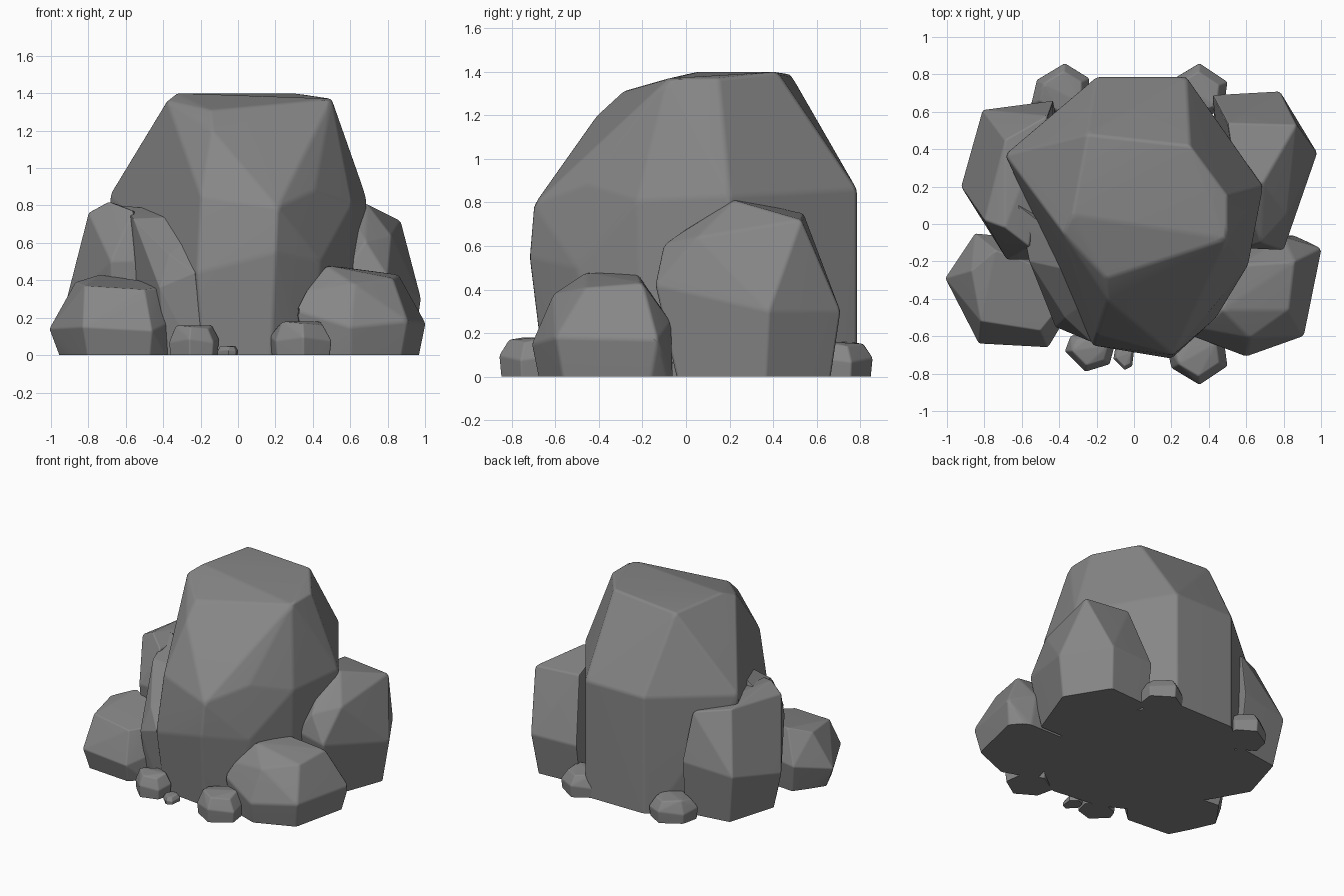
import bpy, bmesh, math
from mathutils import Vector

grey = bpy.data.materials.new("stone_grey")
grey.diffuse_color = (0.24, 0.24, 0.24, 1)


def rock(name, points, bevel=0.014):
    """Faceted stone: hull of corner points, softened edges, cut flat at the ground."""
    bm = bmesh.new()
    for x, y, z in points:
        bm.verts.new((x, y, z if z > 0 else -0.1))
        if z == 0:
            bm.verts.new((x, y, 0))
    bmesh.ops.convex_hull(bm, input=bm.verts[:])
    bmesh.ops.delete(bm, geom=[v for v in bm.verts if not v.link_faces], context='VERTS')
    bmesh.ops.dissolve_limit(bm, angle_limit=math.radians(4), verts=bm.verts[:], edges=bm.edges[:])
    edges = [e for e in bm.edges if e.is_manifold and e.calc_face_angle() > math.radians(6)]
    bmesh.ops.bevel(bm, geom=edges, offset=bevel, segments=2, profile=0.5,
                    affect='EDGES', clamp_overlap=True)
    cut = bmesh.ops.bisect_plane(bm, geom=bm.verts[:] + bm.edges[:] + bm.faces[:],
                                 plane_co=(0, 0, 0), plane_no=(0, 0, -1), clear_outer=True)
    rim = [e for e in cut['geom_cut'] if isinstance(e, bmesh.types.BMEdge)]
    bmesh.ops.holes_fill(bm, edges=rim, sides=0)
    bmesh.ops.recalc_face_normals(bm, faces=bm.faces[:])
    me = bpy.data.meshes.new(name)
    bm.to_mesh(me)
    bm.free()
    me.materials.append(grey)
    me.shade_smooth()
    me.set_sharp_from_angle(angle=math.radians(35))
    ob = bpy.data.objects.new(name, me)
    bpy.context.collection.objects.link(ob)
    ob.modifiers.new("even_shading", 'WEIGHTED_NORMAL').keep_sharp = True
    return ob


def pebble(name, outline, h, inset=0.72):
    """Small stone: outline at mid height, narrower top and base."""
    c = sum((Vector(p) for p in outline), Vector((0, 0))) / len(outline)
    pts = []
    for i, p in enumerate(outline):
        p = Vector(p)
        top, low = c + (p - c) * inset, c + (p - c) * 0.88
        pts += [(p.x, p.y, h * (0.42 + 0.12 * (i % 2))),
                (top.x, top.y, h * (1 - 0.06 * (i % 3))), (low.x, low.y, 0)]
    return rock(name, pts, min(0.008, h * 0.06))


# Central boulder: top, shoulders, belly, base
rock("main_boulder", [
    (-0.38, -0.05, 1.36), (-0.33, 0.05, 1.40), (-0.25, 0.48, 1.39), (0.30, 0.42, 1.40),
    (0.50, 0.15, 1.37), (0.50, -0.08, 1.37), (-0.15, -0.29, 1.31), (-0.14, -0.41, 1.20),
    (-0.69, 0.37, 0.85), (-0.20, 0.785, 0.86), (0.28, 0.785, 0.86), (0.69, 0.20, 0.83),
    (0.61, -0.22, 0.81), (0.41, -0.46, 0.88), (0.21, -0.70, 0.79), (-0.20, -0.59, 0.85),
    (-0.22, -0.65, 0.44), (0.20, -0.72, 0.55), (0.44, -0.50, 0.50),
    (-0.60, 0.35, 0.0), (-0.20, 0.785, 0.0), (0.28, 0.785, 0.0), (0.60, 0.25, 0.0),
    (0.58, -0.20, 0.0), (0.38, -0.48, 0.0), (0.17, -0.64, 0.0), (-0.18, -0.60, 0.0)], 0.016)

# Lower ledge on the boulder's front left
rock("boulder_ledge", [
    (-0.62, 0.10, 0.80), (-0.56, -0.20, 0.73), (-0.37, -0.50, 0.54), (-0.23, -0.63, 0.44),
    (-0.10, -0.30, 0.75), (-0.42, -0.55, 0.36), (-0.55, 0.15, 0.0), (-0.52, -0.15, 0.0),
    (-0.38, -0.50, 0.0), (-0.18, -0.60, 0.0), (0.0, 0.1, 0.0)])

# Tall side boulders
rock("back_right_boulder", [
    (0.55, 0.22, 0.82), (0.69, 0.22, 0.81), (0.68, -0.10, 0.61), (0.82, 0.05, 0.64),
    (0.87, 0.53, 0.72), (0.50, 0.54, 0.75), (0.98, 0.38, 0.30), (0.78, 0.71, 0.30),
    (0.42, 0.69, 0.30), (0.80, -0.14, 0.42), (0.58, -0.13, 0.46), (0.92, 0.36, 0.0),
    (0.74, 0.65, 0.0), (0.42, 0.63, 0.0), (0.78, -0.02, 0.0), (0.50, -0.02, 0.0)])
rock("back_left_boulder", [
    (-0.80, 0.02, 0.76), (-0.69, -0.02, 0.82), (-0.56, -0.12, 0.77), (-0.69, 0.45, 0.78),
    (-0.46, 0.58, 0.75), (-0.81, 0.61, 0.36), (-0.43, 0.66, 0.40), (-0.925, 0.20, 0.27),
    (-0.68, -0.19, 0.50), (-0.55, -0.19, 0.50), (-0.84, 0.20, 0.0), (-0.74, 0.55, 0.0),
    (-0.42, 0.60, 0.0), (-0.66, -0.12, 0.0), (-0.45, -0.12, 0.0)])

# Low front boulders
rock("front_left_boulder", [
    (-0.87, -0.25, 0.39), (-0.74, -0.14, 0.43), (-0.53, -0.22, 0.40), (-0.41, -0.46, 0.36),
    (-0.50, -0.57, 0.35), (-0.82, -0.52, 0.37), (-0.85, -0.05, 0.20), (-0.64, -0.07, 0.22),
    (-0.34, -0.46, 0.19), (-0.46, -0.66, 0.13), (-0.83, -0.64, 0.15), (-1.01, -0.29, 0.14),
    (-0.92, -0.28, 0.0), (-0.80, -0.10, 0.0), (-0.50, -0.12, 0.0), (-0.33, -0.44, 0.0),
    (-0.48, -0.60, 0.0), (-0.79, -0.57, 0.0)])
rock("front_right_boulder", [
    (0.47, -0.46, 0.48), (0.56, -0.22, 0.47), (0.86, -0.20, 0.43), (0.83, -0.46, 0.41),
    (0.62, -0.61, 0.38), (0.36, -0.56, 0.34), (1.005, -0.13, 0.17), (0.91, -0.60, 0.18),
    (0.60, -0.71, 0.15), (0.31, -0.60, 0.24), (0.80, -0.07, 0.25), (0.50, -0.12, 0.20),
    (0.95, -0.18, 0.0), (0.86, -0.55, 0.0), (0.60, -0.66, 0.0), (0.38, -0.58, 0.0),
    (0.50, -0.06, 0.0), (0.85, -0.06, 0.0)])

# Pebbles round the foot; the right-hand pair mirrors front to back
side = [(0.20, -0.77), (0.35, -0.86), (0.50, -0.76), (0.48, -0.61), (0.32, -0.55), (0.17, -0.64)]
pebble("front_right_pebble", side, 0.18)
pebble("back_right_pebble", [(x, -y) for x, y in side], 0.16)
pebble("back_left_pebble", [(-0.52, 0.77), (-0.37, 0.86), (-0.24, 0.78),
                            (-0.24, 0.62), (-0.40, 0.56), (-0.55, 0.64)], 0.16)
pebble("front_left_pebble", [(-0.37, -0.68), (-0.26, -0.79), (-0.13, -0.75),
                             (-0.10, -0.64), (-0.22, -0.56), (-0.34, -0.60)], 0.16)
pebble("tiny_pebble", [(-0.11, -0.72), (-0.05, -0.78), (-0.01, -0.76),
                       (0.0, -0.68), (-0.05, -0.64), (-0.10, -0.66)], 0.05)
